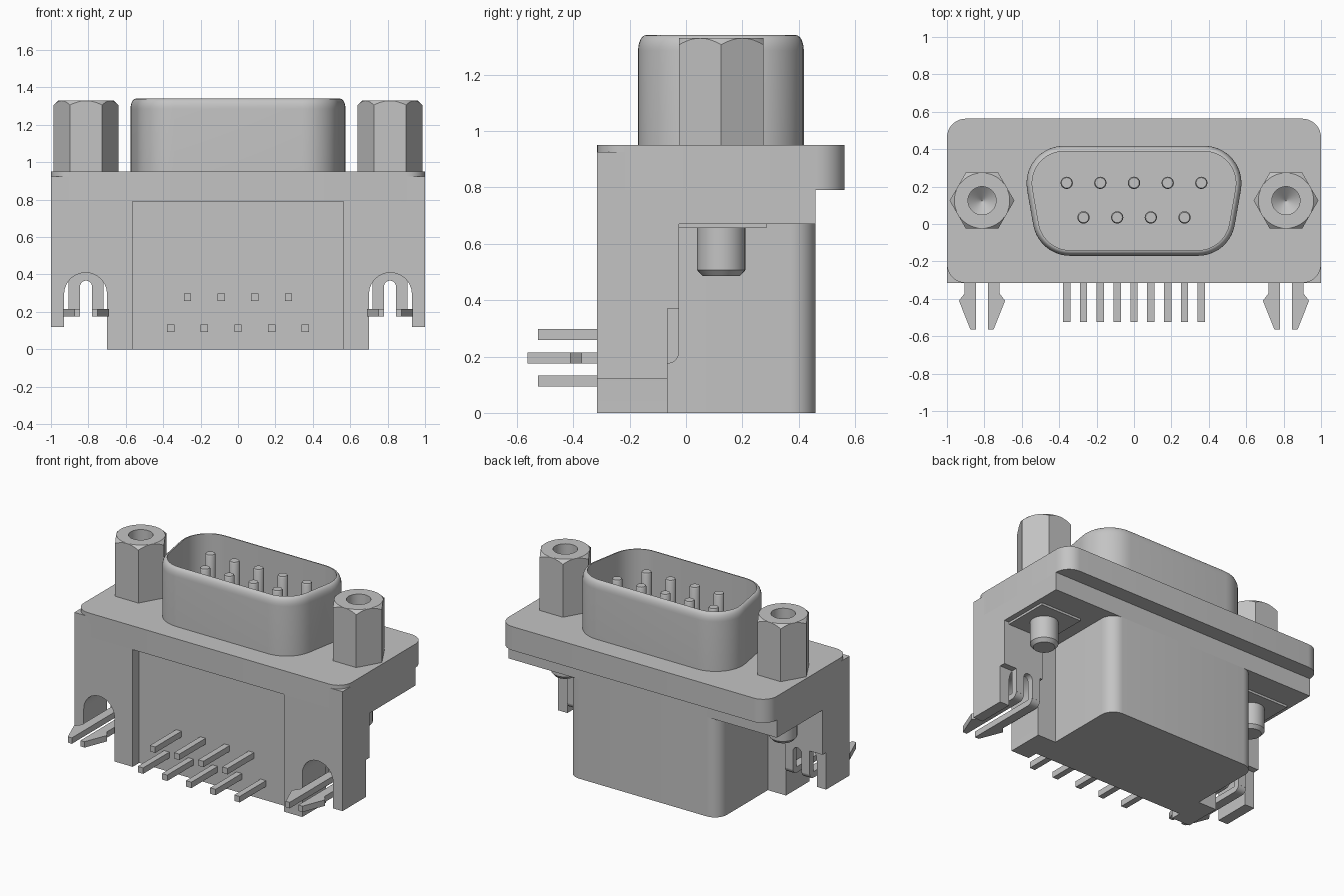
import bpy, bmesh, math
from mathutils import Vector

cube = bpy.data.objects.get("Cube")
if cube:
    bpy.data.objects.remove(cube, do_unlink=True)

grey = bpy.data.materials.new("plain_grey")
grey.use_nodes = True
COLOR = (0.55, 0.55, 0.55, 1)
grey.diffuse_color = COLOR
grey.node_tree.nodes["Principled BSDF"].inputs["Base Color"].default_value = COLOR


def loft(name, rings, mirror=False):
    """Skin a list of equal-length rings, cap both ends, optionally mirror in x."""
    bm = bmesh.new()
    loops = [[bm.verts.new(p) for p in ring] for ring in rings]
    count = len(rings[0])
    for a, b in zip(loops, loops[1:]):
        for i in range(count):
            j = (i + 1) % count
            bm.faces.new((a[i], a[j], b[j], b[i]))
    bm.faces.new(loops[0])
    bm.faces.new(loops[-1])
    bmesh.ops.recalc_face_normals(bm, faces=bm.faces)
    mesh = bpy.data.meshes.new(name)
    bm.to_mesh(mesh)
    bm.free()
    mesh.materials.append(grey)
    obj = bpy.data.objects.new(name, mesh)
    bpy.context.collection.objects.link(obj)
    if mirror:
        obj.modifiers.new("mirror", "MIRROR").use_mirror_merge = False
    bpy.ops.object.select_all(action="DESELECT")
    obj.select_set(True)
    bpy.context.view_layer.objects.active = obj
    bpy.ops.object.shade_smooth_by_angle(angle=math.radians(28))
    return obj


def prism(name, outline, lo, hi, axis="z", mirror=False):
    """Extrude a 2D outline along one axis."""
    place = {"z": lambda p, t: (p[0], p[1], t),
             "y": lambda p, t: (p[0], t, p[1]),
             "x": lambda p, t: (t, p[0], p[1])}[axis]
    return loft(name, [[place(p, t) for p in outline] for t in (lo, hi)], mirror)


def rect(x0, x1, y0, y1):
    return [(x0, y0), (x1, y0), (x1, y1), (x0, y1)]


def arc(cx, cy, r, start, end, n=12):
    angles = [math.radians(start + (end - start) * i / n) for i in range(n + 1)]
    return [(cx + r * math.cos(a), cy + r * math.sin(a)) for a in angles]


def rounded(points, radii, n=8):
    """Round the corners of a counter-clockwise convex polygon."""
    out = []
    for i, (p, r) in enumerate(zip(points, radii)):
        if r == 0:
            out.append(p)
            continue
        p = Vector(p)
        u = (Vector(points[i - 1]) - p).normalized()
        v = (Vector(points[(i + 1) % len(points)]) - p).normalized()
        half = u.angle(v) / 2
        centre = p + (u + v).normalized() * r / math.sin(half)
        start = math.degrees(math.atan2(-u.x, u.y)) + 180
        # outward normal of the incoming edge, then sweep to the outgoing edge
        start = math.degrees(math.atan2(u.x, -u.y))
        out += arc(centre.x, centre.y, r, start, start + 180 - math.degrees(2 * half), n)
    return out


def turned(name, cx, cy, profile, n=24, mirror=False):
    """Round part from (radius, height) pairs."""
    rings = [[(*p, z) for p in arc(cx, cy, r, 0, 360, n)[:-1]] for r, z in profile]
    return loft(name, rings, mirror)


FRONT, WALL_BACK, CLIP_BACK, BACK = -0.315, -0.065, -0.025, 0.46
SIDE_X, SCREW_Y = 0.8125, 0.125

# Main housing: rear body, shelf, flange
prism("rear_body", rounded(rect(-0.565, 0.565, -0.245, BACK), (0, 0, 0.09, 0.09)), 0, 0.79)
prism("shelf", rect(-1, 1, WALL_BACK, BACK), 0.67, 0.79)
prism("flange", rounded(rect(-1, 1, FRONT, 0.563), [0.1] * 4), 0.79, 0.95)
prism("flange_corner", rect(0.88, 1, FRONT, -0.2), 0.79, 0.925, mirror=True)

# Front walls either side of the recess, with arched clip openings
wall = [(0.565, 0), (0.70, 0)] + arc(0.815, 0.295, 0.115, 180, 0)
wall += [(0.93, 0.12), (1, 0.12), (1, 0.79), (0.565, 0.79)]
prism("front_wall", wall, FRONT, WALL_BACK, "y", mirror=True)

# Board clips: slotted bracket, bends and barbed prongs
bracket = [(0.72, 0.21), (0.78, 0.21)] + arc(SIDE_X, 0.335, 0.0325, 180, 0, 8)
bracket += [(0.845, 0.21), (0.905, 0.21), (0.905, 0.37), (1, 0.37),
            (1, 0.67), (0.70, 0.67), (0.70, 0.37), (0.72, 0.37)]
prism("clip_bracket", bracket, WALL_BACK, CLIP_BACK, "y", mirror=True)
prism("clip_foot", rect(0.66, 0.965, CLIP_BACK, 0.285), 0.655, 0.672, mirror=True)
bend = [(WALL_BACK, 0.215)] + arc(WALL_BACK, 0.215, 0.04, -90, 0, 6)
prong = [(0.0325, WALL_BACK), (0.0325, -0.563), (0.0625, -0.563),
         (0.1235, -0.41), (0.0925, -0.37), (0.0925, WALL_BACK)]
for label, side in (("inner", -1), ("outer", 1)):
    xs = sorted((SIDE_X + side * 0.0325, SIDE_X + side * 0.0925))
    prism(label + "_clip_bend", bend, *xs, "x", mirror=True)
    prism(label + "_clip_prong", [(SIDE_X + side * x, y) for x, y in prong],
          0.175, 0.215, mirror=True)

# Metal D-shaped shell with a rolled rim


def d_ring(inset, z):
    slope = math.tan(math.radians(10))
    y0, y1 = -0.17 + inset, 0.418 - inset
    half = [0.562 - inset / math.cos(math.radians(10)) + slope * (y - 0.127) for y in (y0, y1)]
    corners = [(-half[0], y0), (half[0], y0), (half[1], y1), (-half[1], y1)]
    return [(x, y, z) for x, y in rounded(corners, [0.2 - inset] * 4, 10)]


rim = [(0.028 * (1 - math.cos(a)), 1.285 + 0.055 * math.sin(a))
       for a in (math.radians(15 * i) for i in range(7))]
loft("d_shell", [d_ring(d, z) for d, z in [(0, 0.94)] + rim + [(0.03, 1.34), (0.03, 0.955)]])

# Contact pins: round ends in the shell, square tails at the front
for count, pin_y, tail_z in ((5, 0.22, 0.113), (4, 0.035, 0.278)):
    for i in range(count):
        x = (i - (count - 1) / 2) * 0.18
        turned("contact_pin", x, pin_y, [(0.033, 0.95), (0.033, 1.28), (0.028, 1.29)], 16)
        prism("contact_tail", rect(x - 0.02, x + 0.02, tail_z - 0.02, tail_z + 0.02),
              -0.525, -0.24, "y")

# Hexagonal standoffs: chamfered top and drilled bore
steps = 72
angles = [2 * math.pi * i / steps for i in range(steps)]
hex_radius = [0.15 / math.cos(a % (math.pi / 3) - math.pi / 6) for a in angles]


def standoff_ring(radii, heights):
    return [(SIDE_X + r * math.cos(a), SCREW_Y + r * math.sin(a), z)
            for a, r, z in zip(angles, radii, heights)]


rings = [standoff_ring(hex_radius, [0.945] * steps),
         standoff_ring(hex_radius, [1.33 - (r - 0.149) for r in hex_radius])]
for r, z in ((0.148, 1.33), (0.075, 1.33), (0.075, 1.12), (0.002, 1.06)):
    rings.append(standoff_ring([r] * steps, [z] * steps))
loft("hex_standoff", rings, mirror=True)

# Screw ends under the shelf
turned("screw_end", SIDE_X, SCREW_Y, [(0.066, 0.485), (0.086, 0.507), (0.086, 0.67)],
       32, mirror=True)
